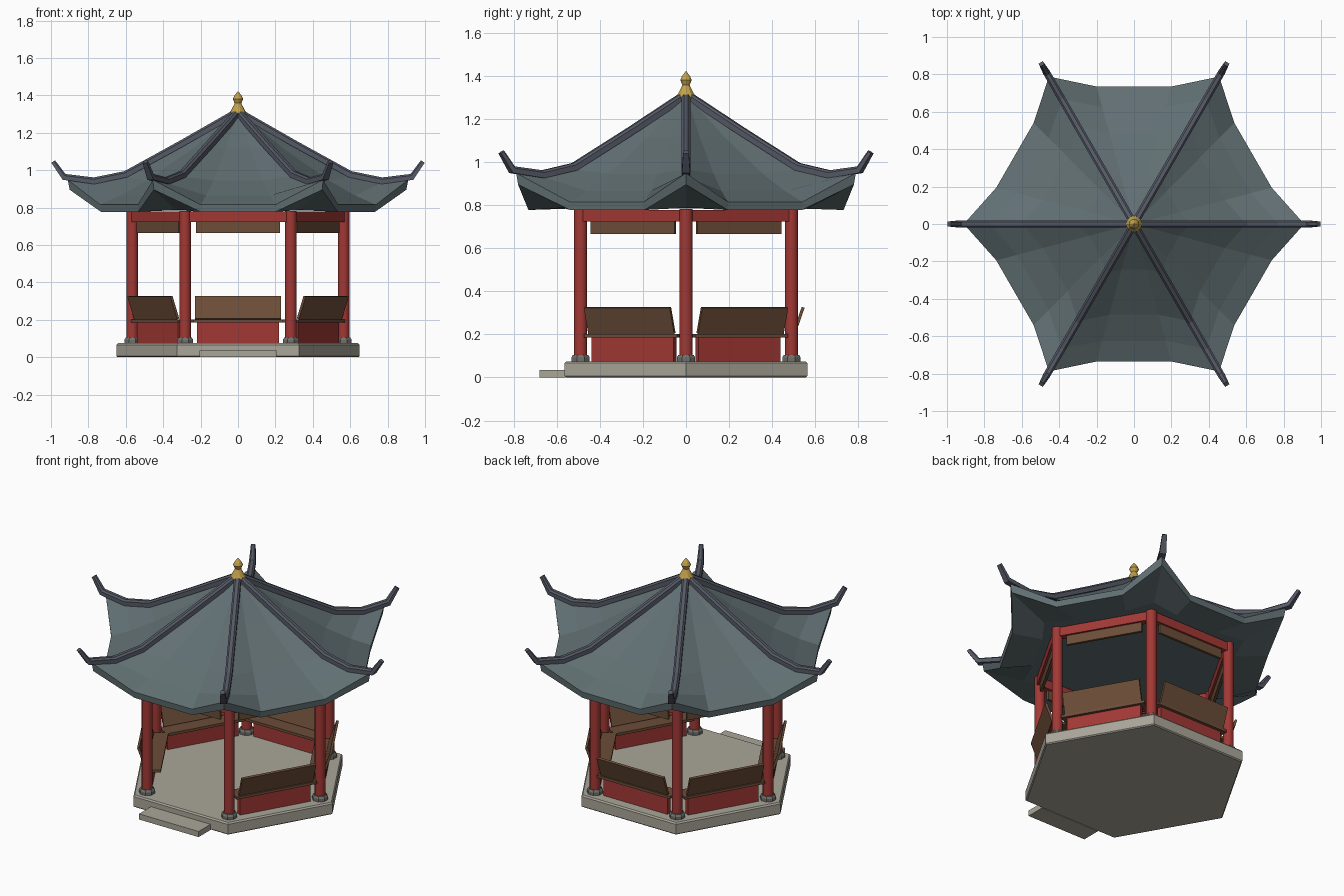
import bpy, bmesh
from math import pi, cos, sin, radians
from mathutils import Matrix, Vector

if "Cube" in bpy.data.objects:
    bpy.data.objects.remove(bpy.data.objects["Cube"])


def mat(name, c):
    m = bpy.data.materials.new(name)
    m.diffuse_color = (*c, 1)
    m.use_nodes = True
    m.node_tree.nodes["Principled BSDF"].inputs["Base Color"].default_value = m.diffuse_color
    return m


RED = mat("red_paint", (0.36, 0.04, 0.035))
WOOD = mat("brown_wood", (0.15, 0.075, 0.04))
STONE = mat("pale_stone", (0.40, 0.38, 0.32))
GREY = mat("grey_stone", (0.16, 0.16, 0.15))
TILE = mat("roof_tile", (0.12, 0.16, 0.17))
RIDGE = mat("ridge_tile", (0.09, 0.10, 0.13))
GOLD = mat("gold", (0.55, 0.36, 0.07))


def finish(name, bm, material):
    bmesh.ops.recalc_face_normals(bm, faces=bm.faces)
    me = bpy.data.meshes.new(name)
    bm.to_mesh(me)
    bm.free()
    me.materials.append(material)
    ob = bpy.data.objects.new(name, me)
    bpy.context.collection.objects.link(ob)
    return ob


def lathe(name, profile, n, material, loc=(0, 0, 0), start=0.0):
    bm = bmesh.new()
    rings = [[bm.verts.new((loc[0] + r * cos(start + 2 * pi * i / n),
                            loc[1] + r * sin(start + 2 * pi * i / n), loc[2] + z))
              for i in range(n)] for r, z in profile]
    for a, b in zip(rings, rings[1:]):
        for i in range(n):
            j = (i + 1) % n
            bm.faces.new((a[i], a[j], b[j], b[i]))
    bm.faces.new(rings[0])
    bm.faces.new(rings[-1])
    return finish(name, bm, material)


def side_box(name, side, size, out, z, material, tilt=0.0):
    """Box on one side of the hexagon: size = along, outward, up."""
    bm = bmesh.new()
    bmesh.ops.create_cube(bm, size=1)
    bm.transform(Matrix.Rotation(radians(60 * side - 60), 4, 'Z')
                 @ Matrix.Translation((0, out, z))
                 @ Matrix.Rotation(-tilt, 4, 'X')
                 @ Matrix.Diagonal((*size, 1)))
    return finish(f"{name}_{side}", bm, material)


# Platform and front step
lathe("platform", [(0.643, 0), (0.65, 0.006), (0.65, 0.066), (0.642, 0.075)], 6, STONE)
side_box("step", 4, (0.41, 0.12, 0.035), 0.62, 0.0175, STONE)

# Columns on stone plinths
for k in range(6):
    a = k * pi / 3
    p = (0.565 * cos(a), 0.565 * sin(a), 0)
    lathe(f"plinth_{k}", [(0.046, 0.074), (0.046, 0.093), (0.038, 0.105)], 8, GREY, p, pi / 8)
    col = lathe(f"column_{k}", [(0.031, 0.10), (0.031, 0.782)], 14, RED, p)
    for f in col.data.polygons:
        f.use_smooth = len(f.vertices) == 4

# Beams and hanging panels on every side, benches on all but the front
for s in range(6):
    side_box("beam", s, (0.55, 0.04, 0.055), 0.489, 0.75, RED)
    side_box("hanging_panel", s, (0.45, 0.016, 0.06), 0.489, 0.695, WOOD)
    if s == 4:
        continue
    side_box("bench_panel", s, (0.44, 0.03, 0.115), 0.482, 0.13, RED)
    side_box("seat", s, (0.50, 0.10, 0.016), 0.465, 0.193, WOOD)
    side_box("backrest", s, (0.46, 0.014, 0.128), 0.523, 0.265, WOOD, radians(19))

# Roof: rings of 18 points (corner plus two side points per face)
def ring_points(corner_r, corner_z, t, z):
    pts = []
    for k in range(6):
        pts.append((k * 60, Vector((corner_r, 0, corner_z))))
        for x in (0.2, -0.2):
            # side points lie at +-0.2 along the side, 0.735 outward
            pts.append((k * 60 - 60, Vector((x * t, 0.735 * t, z))))
    return [Matrix.Rotation(radians(a), 3, 'Z') @ v for a, v in pts]


rings = [
    (0.03, 1.295, 0.035, 1.295),
    (0.30, 1.125, 0.33, 1.115),
    (0.60, 0.965, 0.66, 0.945),
    (0.77, 0.932, 0.85, 0.865),
    (0.91, 0.948, 1.0, 0.815),
    (0.90, 0.895, 0.995, 0.777),
    (0.66, 0.787, 0.75, 0.783),
]
bm = bmesh.new()
vs = [[bm.verts.new(p) for p in ring_points(*r)] for r in rings]
for a, b in zip(vs, vs[1:]):
    for i in range(18):
        j = (i + 1) % 18
        bm.faces.new((a[i], a[j], b[j], b[i]))
bm.faces.new(vs[0])
bm.faces.new(vs[-1])
finish("roof", bm, TILE)

# Hip ridges with upswept tips: (radius, height, half width)
path = [(0.02, 1.303, 0.02), (0.3, 1.143, 0.02), (0.6, 0.978, 0.02),
        (0.77, 0.943, 0.02), (0.93, 0.964, 0.019), (0.988, 1.046, 0.013)]
section = [(-1, -0.9), (1, -0.9), (1, 0.4), (0.5, 0.9), (-0.5, 0.9), (-1, 0.4)]
for k in range(6):
    bm = bmesh.new()
    loops = []
    for i, (r, z, w) in enumerate(path):
        q, n = path[max(i - 1, 0)], path[min(i + 1, len(path) - 1)]
        d = Vector((n[0] - q[0], n[1] - q[1])).normalized()
        loops.append([bm.verts.new((r - d.y * v * w, u * w, z + d.x * v * w))
                      for u, v in section])
    for a, b in zip(loops, loops[1:]):
        for i in range(6):
            j = (i + 1) % 6
            bm.faces.new((a[i], a[j], b[j], b[i]))
    bm.faces.new(loops[0])
    bm.faces.new(loops[-1])
    bm.transform(Matrix.Rotation(k * pi / 3, 4, 'Z'))
    finish(f"ridge_{k}", bm, RIDGE)

# Finial
lathe("finial", [(0.044, 1.29), (0.044, 1.308), (0.034, 1.325), (0.02, 1.352),
                 (0.018, 1.358), (0.028, 1.38), (0.02, 1.397), (0.003, 1.42)], 10, GOLD)
